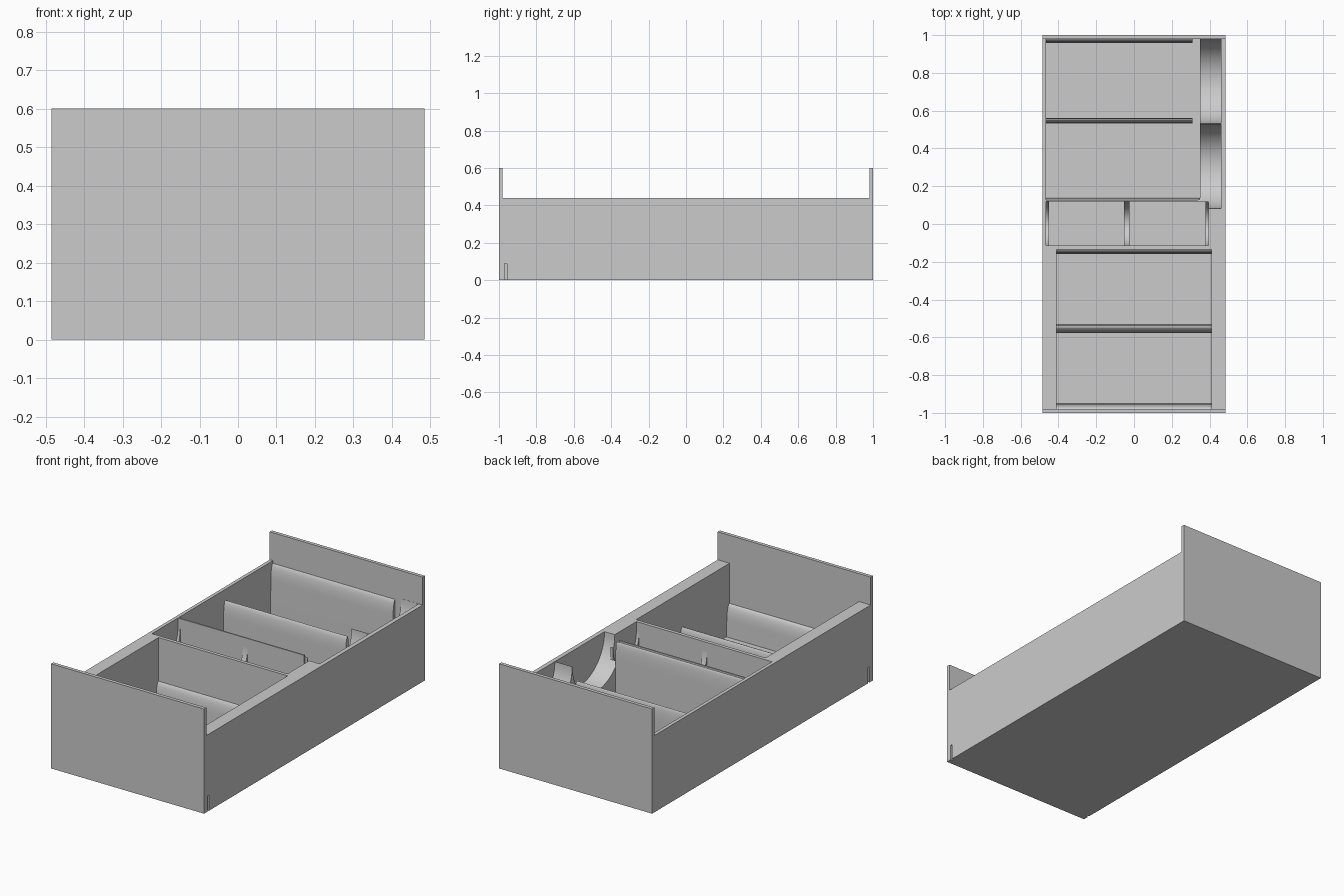
import bpy
import bmesh
import math

if "Cube" in bpy.data.objects:
    bpy.data.objects.remove(bpy.data.objects["Cube"])

FLOOR = 0.03   # tray floor height
RIM = 0.44     # side rail height

grey = bpy.data.materials.new("light grey plastic")
grey.diffuse_color = (0.6, 0.6, 0.6, 1)
grey.use_nodes = True
grey.node_tree.nodes["Principled BSDF"].inputs["Base Color"].default_value = grey.diffuse_color


def extrude_x(name, profile, x0, x1):
    """Solid from a closed (y, z) profile swept from x0 to x1."""
    bm = bmesh.new()
    face = bm.faces.new([bm.verts.new((x0, y, z)) for y, z in profile])
    ext = bmesh.ops.extrude_face_region(bm, geom=[face])
    moved = [v for v in ext["geom"] if isinstance(v, bmesh.types.BMVert)]
    bmesh.ops.translate(bm, verts=moved, vec=(x1 - x0, 0, 0))
    bmesh.ops.recalc_face_normals(bm, faces=bm.faces)
    mesh = bpy.data.meshes.new(name)
    bm.to_mesh(mesh)
    bm.free()
    mesh.materials.append(grey)
    obj = bpy.data.objects.new(name, mesh)
    bpy.context.collection.objects.link(obj)
    return obj


def box(name, x0, x1, y0, y1, z0, z1):
    return extrude_x(name, [(y0, z0), (y1, z0), (y1, z1), (y0, z1)], x0, x1)


def cut(target, cutter):
    mod = target.modifiers.new("cut", 'BOOLEAN')
    mod.operation = 'DIFFERENCE'
    mod.solver = 'EXACT'
    mod.object = cutter
    bpy.context.view_layer.objects.active = target
    bpy.ops.object.modifier_apply(modifier=mod.name)
    bpy.data.objects.remove(cutter)


def smooth(obj):
    bpy.ops.object.select_all(action='DESELECT')
    obj.select_set(True)
    bpy.context.view_layer.objects.active = obj
    bpy.ops.object.shade_smooth_by_angle(angle=math.radians(30))


# Tray body with tall end walls
tray = extrude_x("tray_body", [
    (-1, 0), (1, 0), (1, 0.6), (0.98, 0.6), (0.98, RIM),
    (-0.98, RIM), (-0.98, 0.6), (-1, 0.6)], -0.485, 0.485)

# Compartments: front cards, middle bins, back cards
cut(tray, box("front_pocket", -0.41, 0.41, -0.98, -0.135, FLOOR, 0.7))
cut(tray, box("middle_pocket", -0.465, 0.395, -0.115, 0.12, FLOOR, 0.7))
cut(tray, box("back_pocket", -0.465, 0.35, 0.128, 0.98, FLOOR, 0.7))

# Round finger scoops in the right rail
for yc in (0.755, 0.305):
    ring = [(yc + 0.224 * math.cos(a), RIM + 0.224 * math.sin(a))
            for a in (math.tau * i / 64 for i in range(64))]
    cut(tray, extrude_x("finger_scoop", ring, 0.335, 0.46))

# Small latch grooves low on both sides
for s in (-1, 1):
    a, b = sorted((s * 0.475, s * 0.5))
    cut(tray, box("latch_groove", a, b, -0.97, -0.957, -0.1, 0.09))
smooth(tray)


def rest(name, y, top, depth, x0, x1):
    """Rounded leaning rest on a wall at y; depth is signed along y."""
    pts = [(y, FLOOR)]
    for i in range(9):
        t = i / 8 * math.pi / 2
        pts.append((y + depth * 0.85 * math.sin(t),
                    top - 0.1 * (1 - math.cos(t))))
    pts.append((y + depth, FLOOR))
    smooth(extrude_x(name, pts, x0, x1))


# Leaning rests on the pocket walls
rest("front_wall_rest", -0.98, 0.21, 0.03, -0.41, 0.41)
rest("front_pocket_back_rest", -0.135, 0.19, -0.025, -0.41, 0.41)
rest("back_pocket_front_rest", 0.128, 0.43, 0.012, -0.465, 0.35)
rest("back_wall_rest", 0.98, 0.425, -0.022, -0.465, 0.31)


def divider(name, y0, y1, ytop, top, x0, x1):
    """Card divider with a rounded crest and flaring foot."""
    pts = [(y0, FLOOR)]
    for i in range(17):
        t = math.pi * (1 - i / 16)
        half = (ytop - y0 if i < 8 else y1 - ytop) * 0.9
        pts.append((ytop + half * math.cos(t), top - 0.09 * (1 - math.sin(t))))
    pts.append((y1, FLOOR))
    smooth(extrude_x(name, pts, x0, x1))


divider("front_divider", -0.578, -0.533, -0.55, 0.24, -0.41, 0.41)
divider("back_divider", 0.532, 0.562, 0.55, 0.378, -0.465, 0.31)

# Middle bin walls with a dipped upper edge
dip = [(-0.115, FLOOR)]
for i in range(17):
    t = math.pi * i / 16
    dip.append((0.0025 - 0.1175 * math.cos(t), 0.385 - 0.15 * math.sin(t)))
dip.append((0.12, FLOOR))
for name, x0, x1 in (("bin_left_wall", -0.465, -0.45),
                     ("bin_divider", -0.053, -0.023),
                     ("bin_right_wall", 0.378, 0.395)):
    smooth(extrude_x(name, dip, x0, x1))
